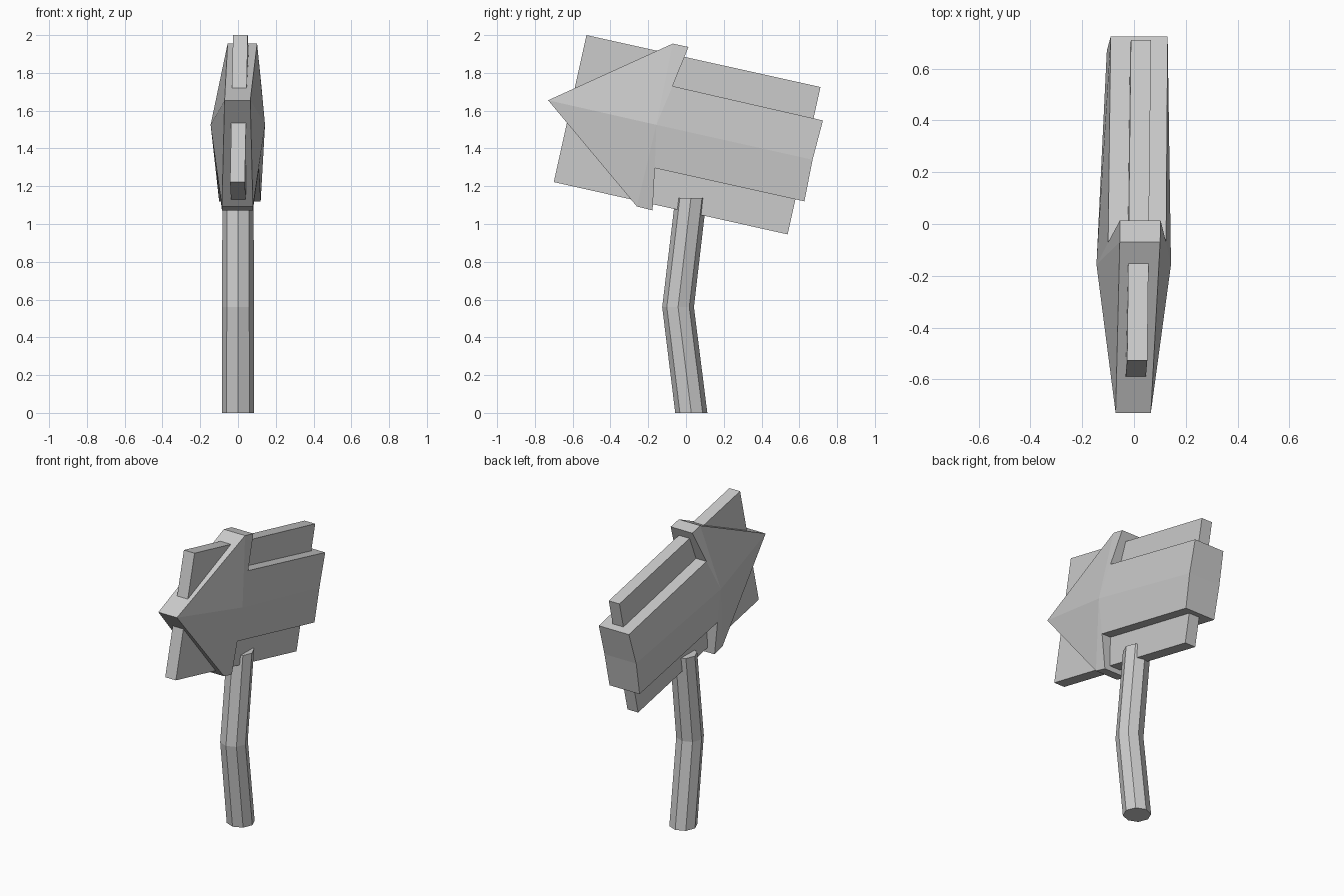
import bpy, bmesh, math

if "Cube" in bpy.data.objects:
    bpy.data.objects.remove(bpy.data.objects["Cube"])


def finish(bm, name):
    bmesh.ops.recalc_face_normals(bm, faces=bm.faces)
    mesh = bpy.data.meshes.new(name)
    bm.to_mesh(mesh)
    bm.free()
    ob = bpy.data.objects.new(name, mesh)
    bpy.context.collection.objects.link(ob)
    return ob


def slab(name, pts, rim, sides):
    """Two matching side skins joined by a rim; pts = (x centre, half width, y, z)."""
    bm = bmesh.new()
    skins = []
    for s in (-1, 1):
        v = {k: bm.verts.new((c + s * h, y, z)) for k, (c, h, y, z) in pts.items()}
        for f in sides:
            bm.faces.new([v[k] for k in f.split()])
        skins.append(v)
    a, b = skins
    for k, n in zip(rim, rim[1:] + rim[:1]):
        bm.faces.new((a[k], a[n], b[n], b[k]))
    return finish(bm, name)


# arrow board: bulging head with a narrower body
arrow = {
    "tip": (-0.003, 0.068, -0.73, 1.655),
    "t1": (0.023, 0.078, -0.07, 1.955),
    "t2": (0.024, 0.079, 0.013, 1.937),
    "m1": (0.012, 0.112, -0.071, 1.73),
    "r1": (0.02, 0.11, 0.725, 1.548),
    "r2": (0.011, 0.116, 0.67, 1.34),
    "r3": (0.01, 0.11, 0.627, 1.12),
    "m2": (-0.002, 0.113, -0.165, 1.296),
    "b2": (-0.003, 0.082, -0.177, 1.072),
    "b1": (-0.003, 0.082, -0.26, 1.093),
    "mid": (-0.001, 0.144, -0.157, 1.525),
}
slab("arrow_board", arrow,
     ["tip", "t1", "t2", "m1", "r1", "r2", "r3", "m2", "b2", "b1"],
     ["tip t1 mid", "t1 t2 m1 mid", "mid m1 r1 r2",
      "mid r2 r3 m2", "mid m2 b2 b1", "tip mid b1"])

# thin backing plank through the arrow
plank = {
    "a": (0.0125, 0.039, -0.527, 2.0),
    "b": (0.027, 0.039, 0.712, 1.725),
    "c": (0.012, 0.039, 0.538, 0.945),
    "d": (-0.003, 0.039, -0.70, 1.222),
}
slab("backing_plank", plank, list("abcd"), ["a b c d"])

# bent eight-sided post
bm = bmesh.new()
rings = []
for yc, z, r in ((0.028, 0, 0.085), (-0.042, 0.56, 0.084), (0.026, 1.137, 0.083)):
    rings.append([bm.verts.new((r * math.cos(i * math.pi / 4),
                                yc + r * math.sin(i * math.pi / 4), z))
                  for i in range(8)])
for lo, hi in zip(rings, rings[1:]):
    for i in range(8):
        j = (i + 1) % 8
        bm.faces.new((lo[i], lo[j], hi[j], hi[i]))
bm.faces.new(rings[0])
bm.faces.new(rings[-1])
finish(bm, "post")
